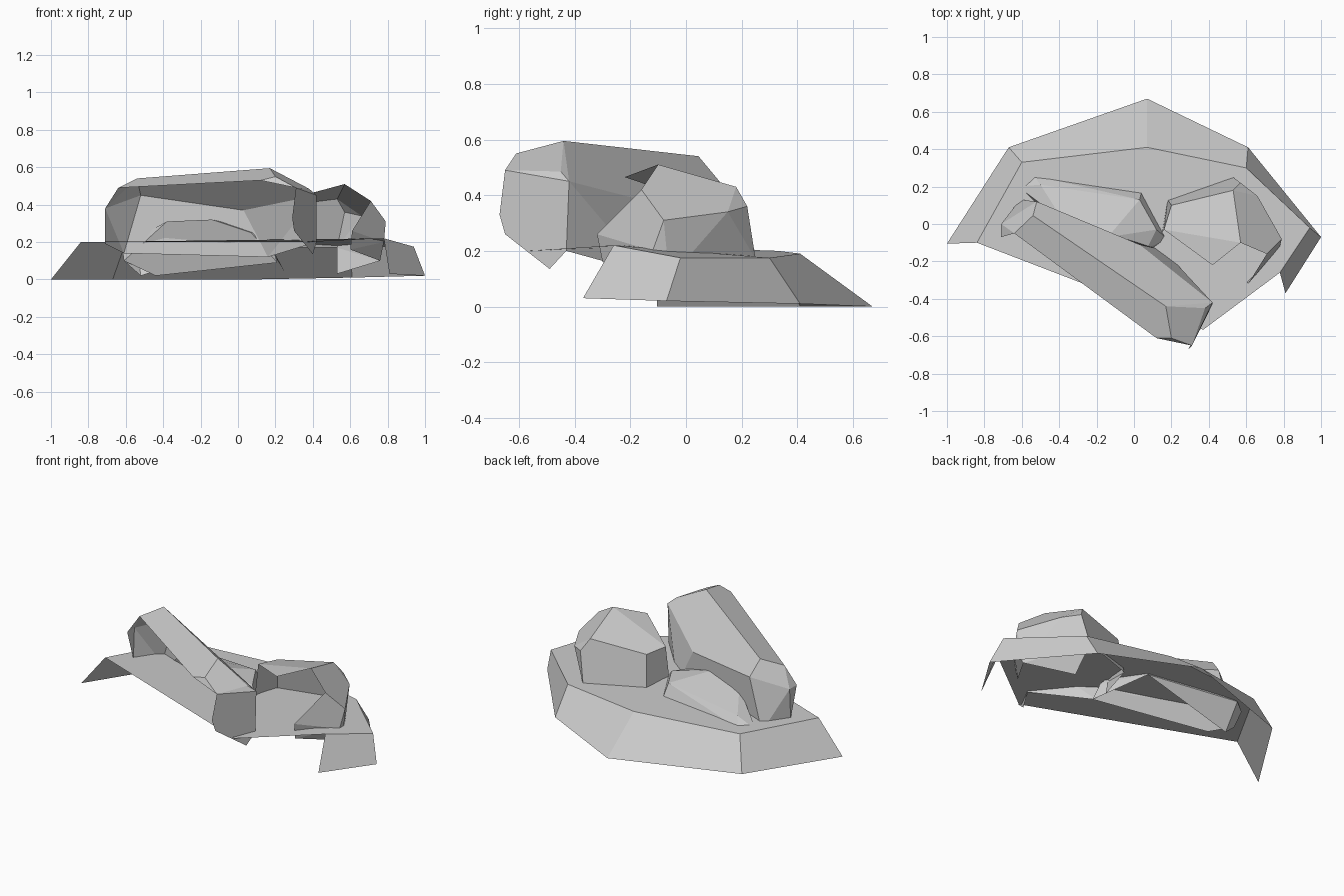
import bpy, bmesh, math
from mathutils import Vector

if "Cube" in bpy.data.objects:
    bpy.data.objects.remove(bpy.data.objects["Cube"])


def finish(bm, name):
    me = bpy.data.meshes.new(name)
    bm.to_mesh(me)
    bm.free()
    ob = bpy.data.objects.new(name, me)
    bpy.context.collection.objects.link(ob)
    return ob


def rock(name, pts, open_dir=None, limit=0.5):
    """Faceted convex boulder; its underside and faces towards open_dir are left open."""
    bm = bmesh.new()
    for p in pts:
        bm.verts.new(p)
    bmesh.ops.convex_hull(bm, input=bm.verts[:])
    bmesh.ops.delete(bm, geom=[v for v in bm.verts if not v.link_faces], context='VERTS')
    bmesh.ops.recalc_face_normals(bm, faces=bm.faces[:])
    bm.normal_update()
    drop = []
    for f in bm.faces:
        hidden = open_dir and f.normal.dot(Vector(open_dir).normalized()) > limit
        if hidden or f.normal.z < -0.6:
            drop.append(f)
    bmesh.ops.delete(bm, geom=drop, context='FACES')
    bmesh.ops.dissolve_limit(bm, angle_limit=math.radians(12),
                             verts=bm.verts[:], edges=bm.edges[:])
    return finish(bm, name)


# ground slab: flat top with a sloping skirt around the back and sides
outer = [(-1, -.105, 0), (-.67, .41, 0), (.07, .67, 0),
         (.61, .41, .01), (1, -.07, .02), (.81, -.37, .03)]
inner = [(-.84, -.1, .2), (-.6, .33, .2), (.07, .41, .19),
         (.6, .3, .175), (.94, -.02, .175), (.78, -.26, .22)]
bm = bmesh.new()
lo = [bm.verts.new(p) for p in outer]
hi = [bm.verts.new(p) for p in inner]
front = bm.verts.new((.37, -.565, .2))
for i in range(5):
    bm.faces.new((lo[i + 1], lo[i], hi[i], hi[i + 1]))
bm.faces.new([front] + hi[::-1])
finish(bm, "ground_slab")

# long leaning boulder, open on its front side
rock("long_boulder", [
    (-.54, .045, .54), (.17, -.44, .595), (-.64, -.05, .49), (.12, -.61, .53),
    (.2, -.61, .55), (.31, -.65, .49), (.38, -.45, .485), (.42, -.42, .45),
    (.29, -.67, .33), (.30, -.65, .26), (.40, -.49, .135), (.42, -.43, .2),
    (-.71, -.07, .38), (-.71, 0, .38), (-.71, -.01, .19), (-.61, .13, .14),
    (-.52, .12, .45), (.03, -.11, .37), (.16, -.14, .12)],
    open_dir=(-.59, -.81, 0), limit=.8)

# rounded boulder, open where it faces the long one
rock("round_boulder", [
    (.42, -.22, .465), (.57, -.1, .51), (.71, -.16, .42), (.53, .18, .43),
    (.2, .1, .39), (.16, -.03, .40), (.57, .22, .36), (.53, .25, .17),
    (.18, .13, .17), (.15, -.05, .2), (.66, .15, .34), (.79, -.08, .31),
    (.78, -.12, .2), (.61, -.32, .26), (.6, -.3, .16), (.76, -.06, .1),
    (.53, .12, .03), (.25, .05, .04)],
    open_dir=(-.5, -.85, .1), limit=.38)

# low flat rock wedged behind the long boulder
rock("flat_rock", [
    (-.54, .26, .19), (-.62, .2, .18), (.04, .17, .19), (.18, -.08, .19),
    (-.5, .21, .24), (.03, .13, .27), (.12, -.03, .26), (-.38, .02, .31),
    (-.14, -.07, .32), (.07, -.13, .25), (-.61, .15, .1), (-.52, .18, .02),
    (-.44, .12, .02), (-.1, .05, .06), (.21, -.11, .09)])
